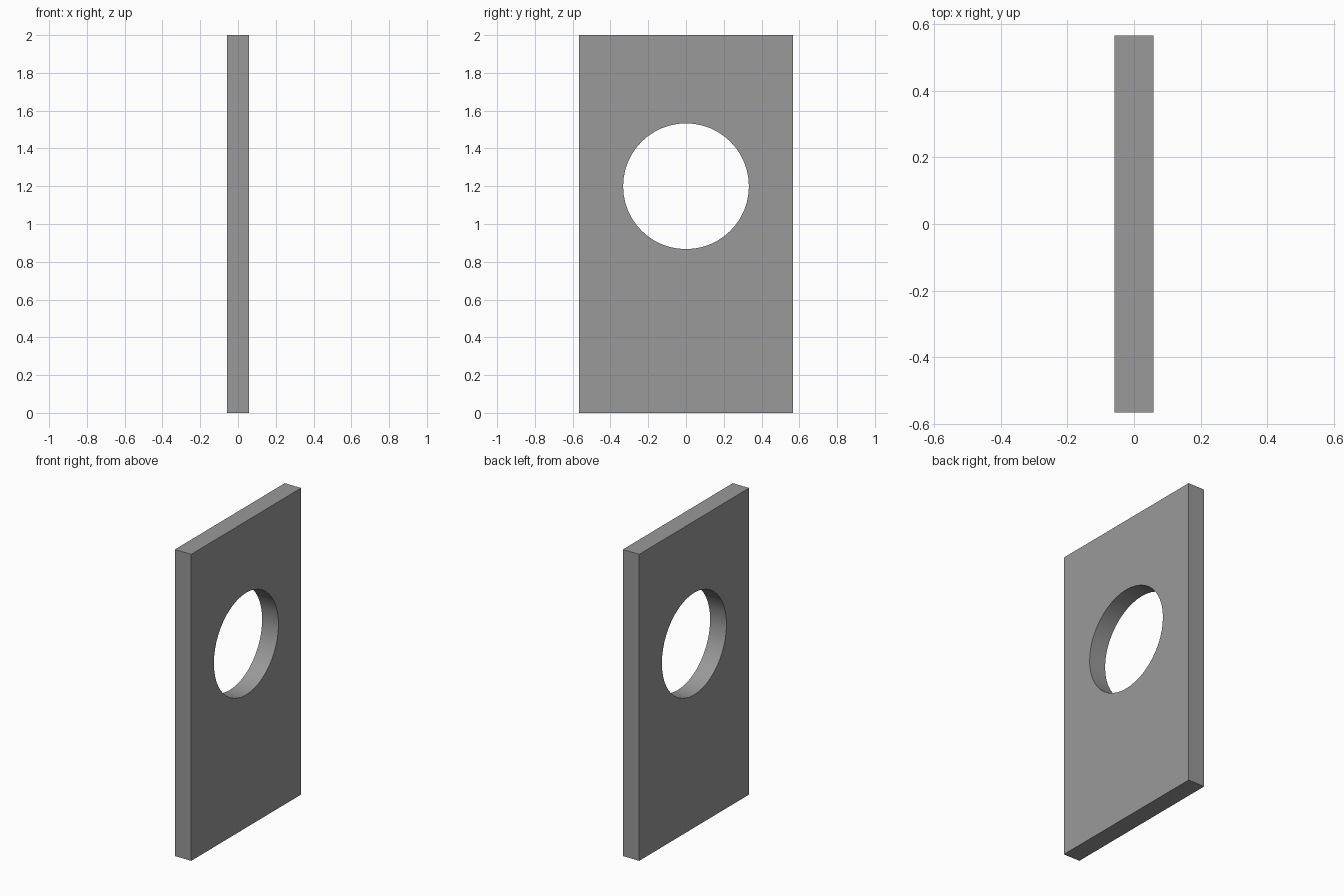
import bpy, bmesh
from math import cos, sin, tau, radians

if "Cube" in bpy.data.objects:
    bpy.data.objects.remove(bpy.data.objects["Cube"])

THICK, WIDTH, HEIGHT = 0.118, 1.133, 2.0
HOLE_R, HOLE_Z, SIDES = 0.333, 1.2, 48


def add_loop(bm, points):
    verts = [bm.verts.new((-THICK / 2, y, z)) for y, z in points]
    return [bm.edges.new((v, verts[(i + 1) % len(verts)])) for i, v in enumerate(verts)]


bm = bmesh.new()

# Plate outline and round hole outline
w = WIDTH / 2
edges = add_loop(bm, [(-w, 0), (w, 0), (w, HEIGHT), (-w, HEIGHT)])
edges += add_loop(bm, [(HOLE_R * cos(tau * i / SIDES), HOLE_Z + HOLE_R * sin(tau * i / SIDES))
                       for i in range(SIDES)])

# Fill between the outlines and extrude to the plate thickness
bmesh.ops.triangle_fill(bm, edges=edges, use_beauty=True, use_dissolve=False, normal=(-1, 0, 0))
ext = bmesh.ops.extrude_face_region(bm, geom=bm.faces[:], use_keep_orig=True)
top = [g for g in ext["geom"] if isinstance(g, bmesh.types.BMVert)]
bmesh.ops.translate(bm, verts=top, vec=(THICK, 0, 0))
bmesh.ops.recalc_face_normals(bm, faces=bm.faces[:])

mesh = bpy.data.meshes.new("plate_with_hole")
bm.to_mesh(mesh)
bm.free()
plate = bpy.data.objects.new("plate_with_hole", mesh)
bpy.context.collection.objects.link(plate)

# Dark grey finish
grey = bpy.data.materials.new("dark_grey")
grey.diffuse_color = (0.32, 0.32, 0.32, 1)
grey.use_nodes = True
grey.node_tree.nodes["Principled BSDF"].inputs["Base Color"].default_value = grey.diffuse_color
mesh.materials.append(grey)

# Smooth hole wall, sharp plate edges
bpy.context.view_layer.objects.active = plate
plate.select_set(True)
bpy.ops.object.shade_smooth_by_angle(angle=radians(30))
